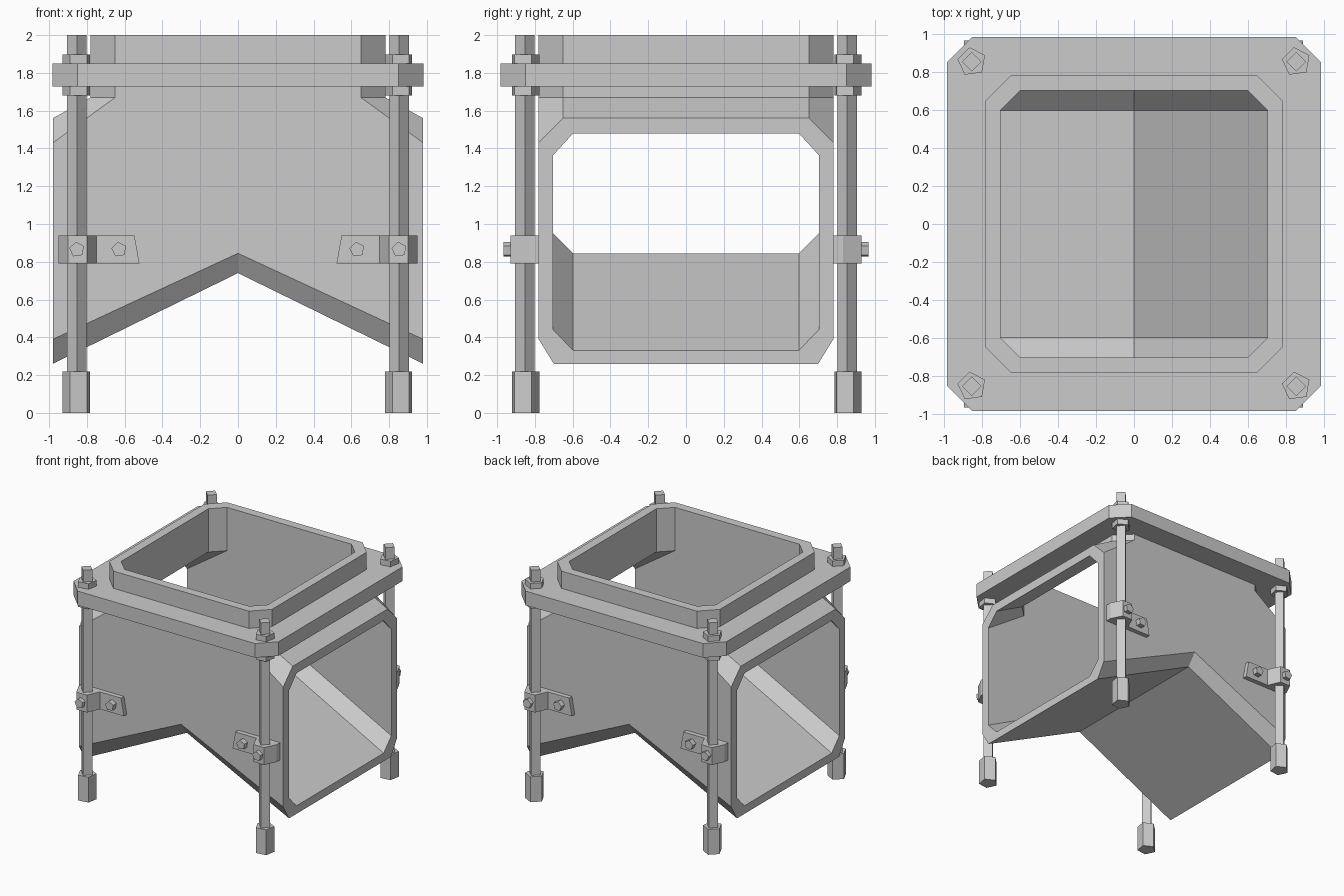
import bpy, bmesh
from math import radians
from mathutils import Matrix

if "Cube" in bpy.data.objects:
    bpy.data.objects.remove(bpy.data.objects["Cube"])

TOP, END = 2.0, 0.98      # inlet rim height, outlet rim distance
CORNER = 0.853            # leg position in x and y


def mesh_from_quarter(name, faces):
    """Reflect quarter-model faces into all four quadrants and weld them."""
    bm = bmesh.new()
    for sx in (1, -1):
        for sy in (1, -1):
            for f in faces:
                bm.faces.new([bm.verts.new((x * sx, y * sy, z)) for x, y, z in f])
    bmesh.ops.remove_doubles(bm, verts=bm.verts, dist=0.0005)
    bmesh.ops.recalc_face_normals(bm, faces=bm.faces)
    return link(name, bm)


def link(name, bm):
    me = bpy.data.meshes.new(name)
    bm.to_mesh(me)
    bm.free()
    ob = bpy.data.objects.new(name, me)
    bpy.context.collection.objects.link(ob)
    return ob


def bridge(a, b):
    return [(a[i], a[i + 1], b[i + 1], b[i]) for i in range(len(a) - 1)]


def prism(name, sides, r, center, depth, turn=0.0, along_y=False):
    """Low-sided cylinder, first corner at angle turn (degrees)."""
    bm = bmesh.new()
    bmesh.ops.create_cone(bm, cap_ends=True, segments=sides, radius1=r,
                          radius2=r, depth=depth)
    # create_cone starts its first corner on +y
    m = Matrix.Rotation(radians(turn - 90), 4, 'Z')
    if along_y:
        m = Matrix.Rotation(radians(90), 4, 'X') @ m
    bmesh.ops.transform(bm, matrix=Matrix.Translation(center) @ m, verts=bm.verts)
    return link(name, bm)


# Chute: outer and inner skins of a two-way duct, joined by rims
def skin(w, c, b, zi, zt, zhi, zlo, zb, ridge_side, ridge):
    inlet = [(0, w), (c, w), (w, c), (w, 0)]
    rim = [(x, y, TOP) for x, y in inlet]
    neck = [(x, y, zi) for x, y in inlet]
    outlet = [(END, 0, zb), (END, b, zb), (END, w, zlo),
              (END, w, zhi), (END, c, zt), (END, 0, zt)]
    keel = [(0, 0, ridge), (0, b, ridge), (0, w, ridge_side)]
    faces = bridge(outlet[:3], keel)                       # floor and its bevel
    faces += bridge(outlet[3:], neck[1:])                  # roof and its bevel
    faces += bridge(neck[1:], rim[1:])                     # inlet collar
    faces.append((keel[2], outlet[2], outlet[3], neck[1], rim[1], rim[0]))
    return faces, rim, outlet


outer, rim_o, out_o = skin(0.78, 0.65, 0.70, 1.67, 1.56, 1.43, 0.39, 0.26, 0.845, 0.74)
inner, rim_i, out_i = skin(0.703, 0.597, 0.597, 1.625, 1.48, 1.365, 0.44, 0.33, 0.95, 0.845)
mesh_from_quarter("chute_body", outer + inner + bridge(rim_o, rim_i) + bridge(out_o, out_i))


# Flange plate around the inlet
def octagon(w, c, z):
    return [(0, w, z), (c, w, z), (w, c, z), (w, 0, z)]


loops = [octagon(0.983, 0.85, 1.85), octagon(0.983, 0.85, 1.727),
         octagon(0.78, 0.65, 1.727), octagon(0.78, 0.65, 1.85)]
mesh_from_quarter("flange_plate",
                  [f for i in range(4) for f in bridge(loops[i], loops[(i + 1) % 4])])

# Clamp outline seen from above, raised around the leg
hat = [(0.95, 0.78), (0.95, 0.83), (0.90, 0.93), (0.80, 0.93),
       (0.75, 0.82), (0.535, 0.82), (0.535, 0.78)]


def slant(x, z):
    return x + (z - 0.865) * 0.18 if x < 0.6 else x


low, high = [[(slant(x, z), y, z) for x, y in hat] for z in (0.79, 0.94)]
mesh_from_quarter("leg_clamps", bridge(low + low[:1], high + high[:1]) + [low, high])

# Legs with feet, nuts and clamp bolts at each corner
for sx, side in ((-1, "left"), (1, "right")):
    for sy, end in ((-1, "front"), (1, "back")):
        tag = f"{end}_{side}"
        x, y = sx * CORNER, sy * CORNER
        prism(f"leg_{tag}", 4, 0.052, (x, y, 1.0), 2.0)
        prism(f"foot_{tag}", 5, 0.077, (x, y, 0.11), 0.22, 26)
        prism(f"upper_nut_{tag}", 5, 0.077, (x, y, 1.873), 0.05, 26)
        prism(f"lower_nut_{tag}", 5, 0.077, (x, y, 1.704), 0.05, 26)
        prism(f"outer_bolt_{tag}", 5, 0.041, (x, sy * 0.94, 0.865), 0.05, 26, True)
        prism(f"inner_bolt_{tag}", 5, 0.041, (sx * 0.63, sy * 0.835, 0.865), 0.06, 26, True)
